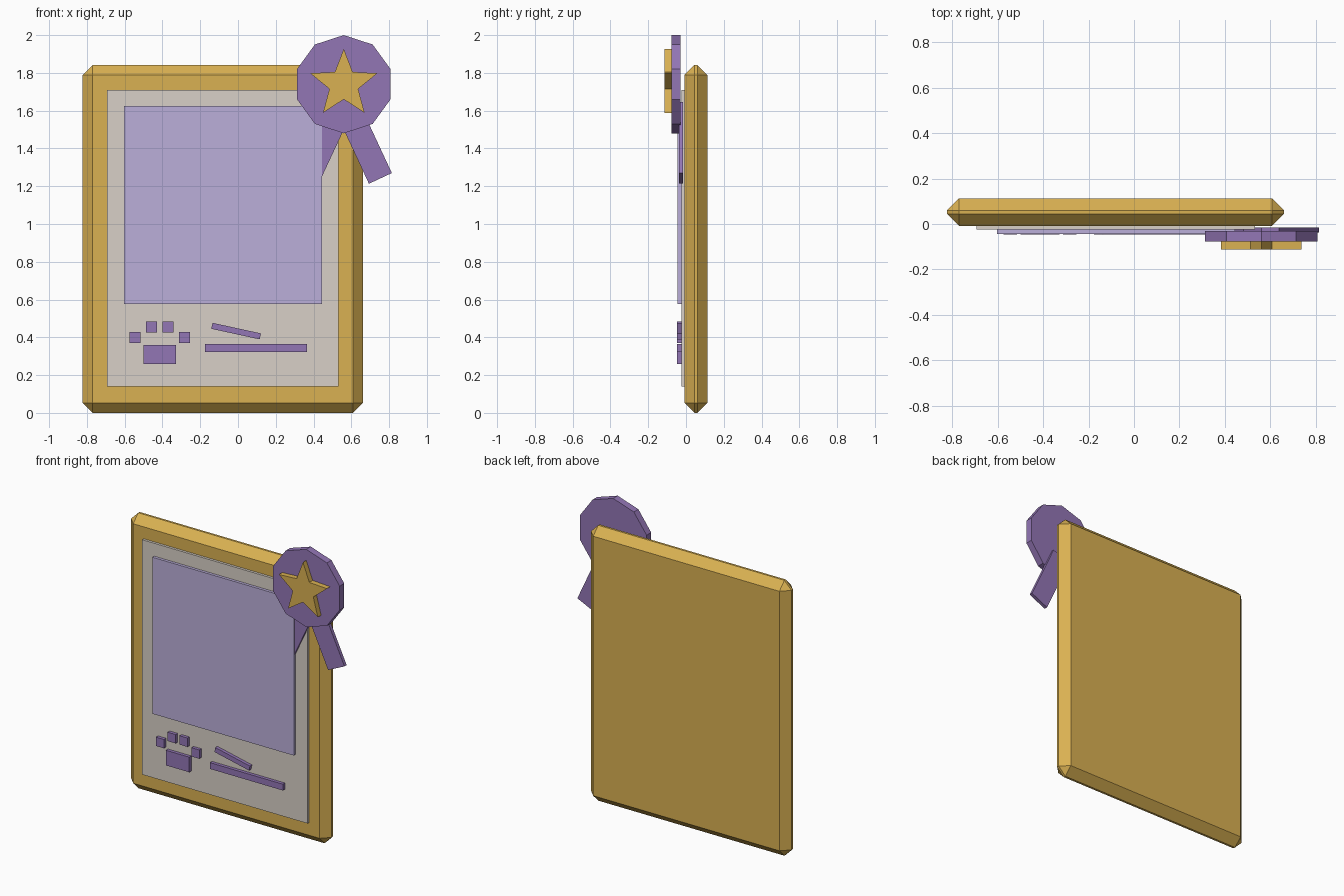
import bpy, bmesh
from math import sin, cos, pi, radians

cube = bpy.data.objects.get("Cube")
if cube:
    bpy.data.objects.remove(cube, do_unlink=True)


def material(name, rgb):
    m = bpy.data.materials.new(name)
    m.use_nodes = True
    m.diffuse_color = (*rgb, 1)
    m.node_tree.nodes["Principled BSDF"].inputs["Base Color"].default_value = (*rgb, 1)
    return m


gold = material("gold", (0.70, 0.44, 0.085))
purple = material("purple", (0.29, 0.18, 0.46))
lilac = material("lilac", (0.50, 0.43, 0.70))
cream = material("warm_grey", (0.69, 0.63, 0.57))


def prism(name, outline, front, back, mat):
    """Extrude an outline in the x-z plane from front to back."""
    bm = bmesh.new()
    face = bm.faces.new([bm.verts.new((x, front, z)) for x, z in outline])
    ext = bmesh.ops.extrude_face_region(bm, geom=[face])
    moved = [g for g in ext["geom"] if isinstance(g, bmesh.types.BMVert)]
    bmesh.ops.translate(bm, verts=moved, vec=(0, back - front, 0))
    bmesh.ops.recalc_face_normals(bm, faces=bm.faces)
    mesh = bpy.data.meshes.new(name)
    bm.to_mesh(mesh)
    bm.free()
    mesh.materials.append(mat)
    ob = bpy.data.objects.new(name, mesh)
    bpy.context.collection.objects.link(ob)
    return ob


def slab(name, cx, cz, w, h, front, back, mat, angle=0):
    """Rectangular plate centred on (cx, cz), turned in the x-z plane."""
    c, s = cos(radians(angle)), sin(radians(angle))
    corners = [(-w / 2, -h / 2), (w / 2, -h / 2), (w / 2, h / 2), (-w / 2, h / 2)]
    return prism(name, [(cx + x * c - z * s, cz + x * s + z * c) for x, z in corners],
                 front, back, mat)


def ring(cx, cz, radii, count):
    """Points round a circle from the top, cycling through the radii."""
    return [(cx + radii[i % len(radii)] * sin(2 * pi * i / count),
             cz + radii[i % len(radii)] * cos(2 * pi * i / count)) for i in range(count)]


# Frame with chamfered edges
frame = slab("frame", -0.081, 0.921, 1.484, 1.842, -0.008, 0.113, gold)
bevel = frame.modifiers.new("chamfer", 'BEVEL')
bevel.width = 0.053
bevel.segments = 1

# Mat and picture panel
slab("mat", -0.08, 0.924, 1.225, 1.571, -0.025, -0.007, cream)
slab("picture_panel", -0.08, 1.1, 1.047, 1.047, -0.044, -0.024, lilac)

# Paw print
front, back = -0.047, -0.024
slab("paw_pad", -0.414, 0.31, 0.172, 0.101, front, back, purple)
for side in (-1, 1):
    for label, dx, z in (("inner", 0.044, 0.455), ("outer", 0.131, 0.399)):
        slab(f"paw_{label}_toe", -0.414 + side * dx, z, 0.059, 0.059, front, back, purple)

# Writing strokes
slab("long_stroke", 0.095, 0.344, 0.54, 0.042, front, back, purple)
slab("slanted_stroke", -0.01, 0.433, 0.262, 0.032, front, back, purple, -12.3)

# Rosette with star and two ribbon tails
rx, rz = 0.56, 1.74
for side, label in ((-1, "right"), (1, "left")):
    slab(f"{label}_ribbon_tail", rx + side * 0.106, 1.43, 0.134, 0.416,
         -0.038, -0.015, purple, side * 25)
prism("rosette", ring(rx, rz, [0.26], 10), -0.078, -0.03, purple)
prism("star", ring(rx, rz, [0.187, 0.08], 10), -0.113, -0.077, gold)
